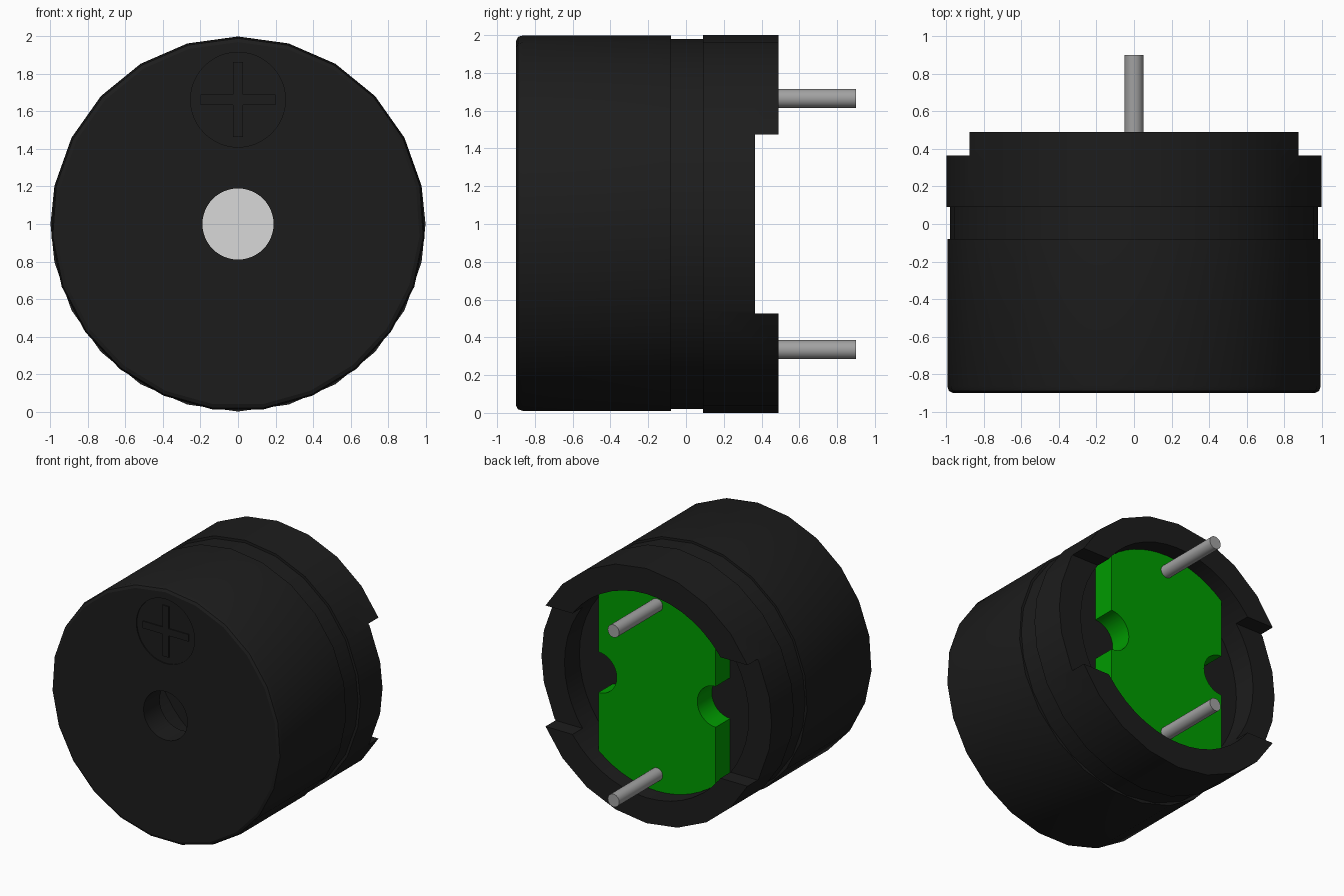
import bpy, bmesh, math
from mathutils import Matrix

if "Cube" in bpy.data.objects:
    bpy.data.objects.remove(bpy.data.objects["Cube"], do_unlink=True)


def material(name, rgb):
    m = bpy.data.materials.new(name)
    m.use_nodes = True
    m.diffuse_color = (*rgb, 1)
    m.node_tree.nodes["Principled BSDF"].inputs["Base Color"].default_value = (*rgb, 1)
    return m


black = material("black plastic", (0.012, 0.012, 0.012))
green = material("board green", (0, 0.33, 0))
steel = material("pin metal", (0.36, 0.36, 0.36))
silver = material("pale metal", (0.69, 0.69, 0.69))


def finish(name, bm, mat):
    bmesh.ops.remove_doubles(bm, verts=bm.verts, dist=1e-5)
    bmesh.ops.recalc_face_normals(bm, faces=bm.faces)
    me = bpy.data.meshes.new(name)
    bm.to_mesh(me)
    bm.free()
    ob = bpy.data.objects.new(name, me)
    bpy.context.collection.objects.link(ob)
    me.materials.append(mat)
    return ob


def cylinder(name, r, y0, y1, mat, x=0, z=1, sides=48):
    bm = bmesh.new()
    place = Matrix.Translation((x, (y0 + y1) / 2, z)) @ Matrix.Rotation(math.pi / 2, 4, 'X')
    bmesh.ops.create_cone(bm, cap_ends=True, segments=sides, radius1=r, radius2=r,
                          depth=y1 - y0, matrix=place)
    return finish(name, bm, mat)


def box(name, size, centre, mat):
    bm = bmesh.new()
    bmesh.ops.create_cube(bm, size=1, matrix=Matrix.Translation(centre) @ Matrix.Diagonal((*size, 1)))
    return finish(name, bm, mat)


def combine(ob, tool, operation='DIFFERENCE'):
    mod = ob.modifiers.new("cut", 'BOOLEAN')
    mod.operation, mod.solver, mod.object = operation, 'EXACT', tool
    bpy.context.view_layer.objects.active = ob
    bpy.ops.object.modifier_apply(modifier=mod.name)
    bpy.data.objects.remove(tool, do_unlink=True)


# Round housing, turned about the y axis: the front has 23 sides,
# the rear mirrors its upper half downwards and has a corner at each flank
STEP = 2 * math.pi / 23
upper = [k * STEP for k in range(6)]
front_half = [k * STEP for k in range(12)]
rear_half = upper + [math.pi / 2] + [math.pi - a for a in reversed(upper[1:])]
front_angles = front_half + front_half[-1:] + [-a for a in reversed(front_half[1:])]
rear_angles = rear_half + [math.pi] + [-a for a in reversed(rear_half[1:])]
profile = [(0.97, -0.9), (0.99, -0.89), (0.998, -0.865), (0.998, -0.08), (0.98, -0.08),
           (0.98, 0.09), (1, 0.09), (1, 0.49)]
bm = bmesh.new()
rings = []
for i, (r, y) in enumerate(profile):
    angles = front_angles if i < 4 else rear_angles
    rings.append([bm.verts.new((r * math.sin(a), y, 1 + r * math.cos(a))) for a in angles])
for lower, higher in zip(rings, rings[1:]):
    for k in range(len(lower)):
        bm.faces.new((lower[k - 1], lower[k], higher[k], higher[k - 1]))
bm.faces.new(rings[0])
bm.faces.new(rings[-1])
housing = finish("housing", bm, black)

# Rear recess, inner chamber, sound hole, side notches and shallow polarity recess
combine(housing, cylinder("recess_cutter", 0.8, 0.18, 0.8, black))
combine(housing, cylinder("chamber_cutter", 0.8, -0.7, 0.1, black))
combine(housing, cylinder("hole_cutter", 0.19, -1, -0.6, black))
combine(housing, box("notch_cutter", (3, 0.4, 0.95), (0, 0.565, 1), black))
combine(housing, cylinder("mark_cutter", 0.253, -1, -0.892, black, z=1.663))

# Plus-shaped polarity mark, level with the front face
mark = box("polarity_mark", (0.4, 0.02, 0.055), (0, -0.89, 1.663), black)
combine(mark, box("mark_upright", (0.055, 0.02, 0.4), (0, -0.89, 1.663), black), 'UNION')

# Metal core seen through the sound hole
core = cylinder("core", 0.24, -0.2, 0.12, silver)

# Circuit board with straight sides and a half-round bite in each
board = cylinder("circuit_board", 0.797, 0.17, 0.36, green, sides=64)
combine(board, box("board_trim", (1.02, 1, 2), (0, 0.2, 1), green), 'INTERSECT')
for side in (-1, 1):
    combine(board, cylinder("bite_cutter", 0.16, 0, 0.5, green, x=side * 0.51, sides=32))

# Two contact pins
pins = [cylinder(name, 0.05, 0.25, 0.9, steel, z=1 + s * 0.665, sides=24)
        for name, s in (("upper_pin", 1), ("lower_pin", -1))]

bpy.ops.object.select_all(action='DESELECT')
for ob in [housing, core, board] + pins:
    ob.select_set(True)
bpy.context.view_layer.objects.active = housing
bpy.ops.object.shade_smooth_by_angle(angle=math.radians(20))
